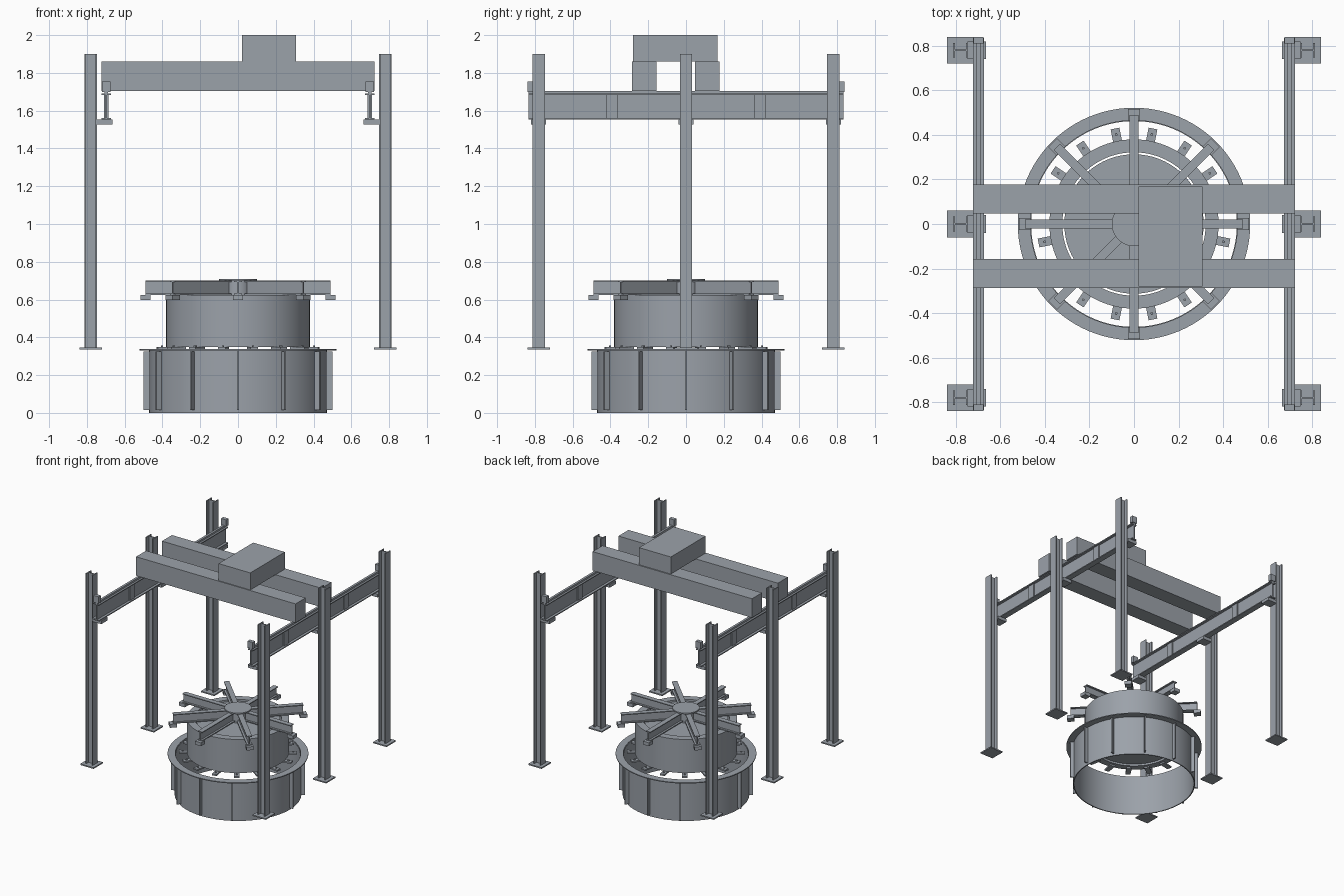
import bpy, bmesh, math
from mathutils import Matrix, Vector

if "Cube" in bpy.data.objects:
    bpy.data.objects.remove(bpy.data.objects["Cube"])

steel = bpy.data.materials.new("steel_grey")
steel.diffuse_color = (0.33, 0.36, 0.40, 1)
steel.use_nodes = True
steel.node_tree.nodes["Principled BSDF"].inputs["Base Color"].default_value = steel.diffuse_color


def finish(bm, name, smooth=False):
    bmesh.ops.recalc_face_normals(bm, faces=bm.faces)
    me = bpy.data.meshes.new(name)
    bm.to_mesh(me)
    bm.free()
    me.materials.append(steel)
    ob = bpy.data.objects.new(name, me)
    bpy.context.collection.objects.link(ob)
    if smooth:
        bpy.ops.object.select_all(action='DESELECT')
        ob.select_set(True)
        bpy.context.view_layer.objects.active = ob
        bpy.ops.object.shade_smooth_by_angle(angle=math.radians(30))
    return ob


def add_box(bm, x0, x1, y0, y1, z0, z1, rot=0.0):
    m = (Matrix.Rotation(rot, 4, 'Z')
         @ Matrix.Translation(((x0 + x1) / 2, (y0 + y1) / 2, (z0 + z1) / 2))
         @ Matrix.Diagonal((x1 - x0, y1 - y0, z1 - z0, 1)))
    bmesh.ops.create_cube(bm, size=1, matrix=m)


def box(name, *dims, rot=0.0):
    bm = bmesh.new()
    add_box(bm, *dims, rot=rot)
    return finish(bm, name)


def ring(name, r_in, r_out, z0, z1, n=96):
    """Tube, or a solid disc when r_in is 0."""
    bm = bmesh.new()
    if r_in == 0:
        bmesh.ops.create_cone(bm, cap_ends=True, segments=n, radius1=r_out, radius2=r_out,
                              depth=z1 - z0, matrix=Matrix.Translation((0, 0, (z0 + z1) / 2)))
    else:
        loops = []
        for r, z in ((r_in, z0), (r_out, z0), (r_out, z1), (r_in, z1)):
            loops.append([bm.verts.new((r * math.cos(2 * math.pi * i / n),
                                        r * math.sin(2 * math.pi * i / n), z)) for i in range(n)])
        for k in range(4):
            a, b = loops[k], loops[(k + 1) % 4]
            for i in range(n):
                j = (i + 1) % n
                bm.faces.new((a[i], a[j], b[j], b[i]))
    return finish(bm, name, True)


# Lower pit barrel with ribs and top flange
ring("pit_barrel", 0.462, 0.47, 0.0, 0.33)
ring("pit_flange", 0.465, 0.522, 0.33, 0.337)
for i in range(12):
    box("barrel_rib", 0.468, 0.50, -0.005, 0.005, 0.015, 0.325, rot=math.radians(30 * i))

# Stator shell, rotor inside it
ring("stator_shell", 0.322, 0.38, 0.35, 0.625)
ring("rotor_drum", 0, 0.313, 0.36, 0.615)

# Sole plates with bolts under the stator
for i in range(16):
    a = math.radians(11.25 + 22.5 * i)
    box("sole_plate", 0.345, 0.437, -0.02, 0.02, 0.338, 0.35, rot=a)
    box("sole_bolt", 0.405, 0.415, -0.005, 0.005, 0.35, 0.357, rot=a)

# Spider bracket: hub, eight I-section arms and end feet
ring("spider_hub", 0, 0.07, 0.615, 0.70, 48)
ring("hub_cap", 0, 0.10, 0.70, 0.71, 48)
for i in range(8):
    a = math.radians(45 * i)
    bm = bmesh.new()
    add_box(bm, 0.06, 0.49, -0.02, 0.02, 0.625, 0.632, rot=a)
    add_box(bm, 0.06, 0.49, -0.02, 0.02, 0.693, 0.70, rot=a)
    add_box(bm, 0.06, 0.49, -0.004, 0.004, 0.632, 0.693, rot=a)
    finish(bm, "spider_arm")
    box("spider_foot", 0.463, 0.517, -0.027, 0.027, 0.597, 0.625, rot=a)

# Crane frame, built on the +x side and turned for the other side
for side, rot in (("right", 0.0), ("left", math.pi)):
    for y in (-0.78, 0.0, 0.78):
        bm = bmesh.new()
        add_box(bm, 0.747, 0.755, y - 0.033, y + 0.033, 0.345, 1.90, rot=rot)
        add_box(bm, 0.805, 0.813, y - 0.033, y + 0.033, 0.345, 1.90, rot=rot)
        add_box(bm, 0.755, 0.805, y - 0.004, y + 0.004, 0.345, 1.90, rot=rot)
        finish(bm, side + "_column")
        box(side + "_base_plate", 0.72, 0.84, y - 0.06, y + 0.06, 0.335, 0.345, rot=rot)
        box(side + "_corbel", 0.664, 0.747, y - 0.04, y + 0.04, 1.527, 1.553, rot=rot)

    # Runway beam with rail, splice plates and end stops
    bm = bmesh.new()
    add_box(bm, 0.673, 0.722, -0.835, 0.835, 1.553, 1.561, rot=rot)
    add_box(bm, 0.673, 0.722, -0.835, 0.835, 1.682, 1.69, rot=rot)
    add_box(bm, 0.693, 0.702, -0.835, 0.835, 1.561, 1.682, rot=rot)
    finish(bm, side + "_runway_beam")
    box(side + "_rail", 0.688, 0.707, -0.835, 0.835, 1.69, 1.705, rot=rot)
    for s in (-1, 1):
        box(side + "_splice", 0.685, 0.71, s * 0.39 - 0.03, s * 0.39 + 0.03, 1.561, 1.682, rot=rot)
        box(side + "_end_stop", 0.675, 0.72, s * 0.825 - 0.015, s * 0.825 + 0.015,
            1.70, 1.755, rot=rot)

# Bridge girders and trolley
box("back_girder", -0.722, 0.722, 0.048, 0.177, 1.705, 1.86)
box("front_girder", -0.722, 0.722, -0.287, -0.157, 1.705, 1.86)
box("trolley", 0.02, 0.307, -0.28, 0.168, 1.86, 2.0)
